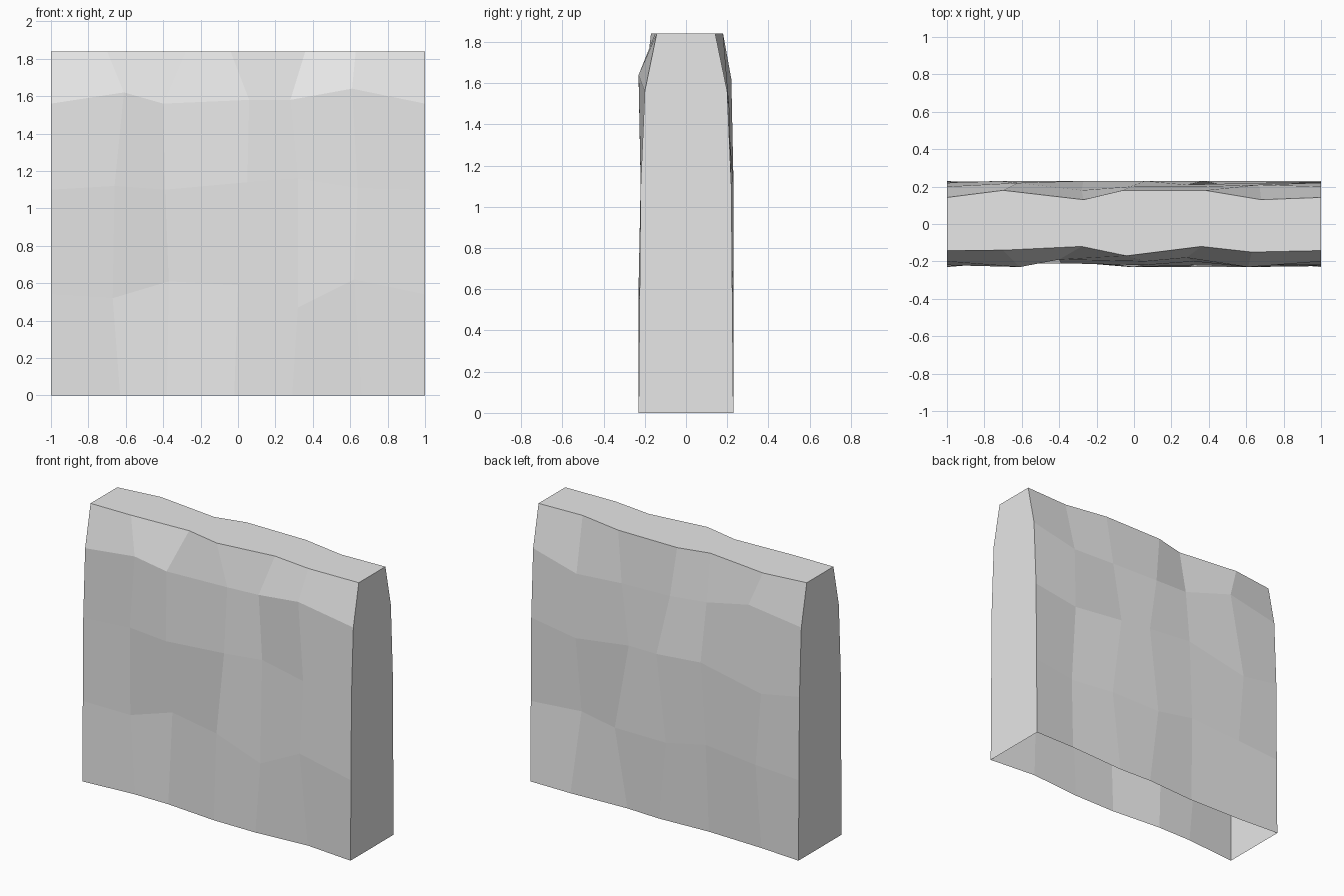
import bpy
import bmesh

# Overall dimensions of the rough-hewn slab
HALF_DEPTH = 0.23
HEIGHT = 1.84
COLUMNS = (-0.65, -0.36, 0.01, 0.31, 0.64)   # inner vertical seams
COURSES = (0, 0.54, 1.1, 1.56, HEIGHT)       # horizontal seams
END_INSET = (0, 0.005, 0.01, 0.03, 0.088)    # taper of the end edges

# Chiselled relief per course, in hundredths:
# sideways shift, inset and lift of each inner seam crossing
FRONT_RELIEF = (
    ((2, 3, 0), (-2, 3, 0), (-3, 0, 0), (-2, 0, 0), (2, 3, 0)),
    ((-2, 4, -2), (-1, 6, 7), (-1, 0, 5), (1, 1, -7), (-2, 0, 8)),
    ((-1, 2, 2), (-3, 2, 0), (4, 1, 4), (1, 3, 6), (0, 1, 1)),
    ((4, 0, 6), (-4, 4, 0), (5, 3, 2), (-3, 5, 2), (-3, 0, 8)),
    ((-5, 9, 0), (8, 11, 0), (-5, 6, 0), (5, 11, 0), (-1, 8, 0)),
)
BACK_RELIEF = (
    ((-5, 0, 0), (7, 2, 0), (-6, 1, 0), (0, 3, 0), (7, 2, 0)),
    ((-1, 6, 0), (-1, 0, -1), (0, 0, -1), (-1, 1, 5), (4, 0, 2)),
    ((-2, 1, -5), (8, 2, 0), (-7, 0, 1), (-4, 0, 4), (8, 0, -5)),
    ((-2, 2, -8), (2, 3, -6), (1, 3, -5), (-3, 5, -3), (-2, 1, 6)),
    ((-3, 10, 0), (-2, 5, 0), (5, 5, 0), (-4, 10, 0), (6, 5, 0)),
)


def add_broad_side(bm, relief, turn):
    """Build one faceted side; turn is 1 for the front and -1 for the back."""
    grid = []
    for z, edge, shifts in zip(COURSES, END_INSET, relief):
        row = [(-1, edge, z)]
        for x, (dx, inset, dz) in zip(COLUMNS, shifts):
            row.append((x + dx / 100, inset / 100, z + dz / 100))
        row.append((1, edge, z))
        grid.append([bm.verts.new((turn * x, turn * (inset - HALF_DEPTH), z))
                     for x, inset, z in row])
    for low, high in zip(grid, grid[1:]):
        for i in range(len(low) - 1):
            bm.faces.new((low[i], low[i + 1], high[i + 1], high[i]))
    return grid


def add_end(bm, near, far):
    """Close one flat end between the edges of the two broad sides."""
    bm.faces.new([row[-1] for row in near][::-1]
                 + [row[0] for row in far])


# Slab shell: two faceted sides, two flat ends, flat top, open underside
bm = bmesh.new()
front = add_broad_side(bm, FRONT_RELIEF, 1)
back = add_broad_side(bm, BACK_RELIEF, -1)
add_end(bm, front, back)
add_end(bm, back, front)
bm.faces.new(front[-1] + back[-1])
bmesh.ops.recalc_face_normals(bm, faces=bm.faces)

default_cube = bpy.data.objects.get("Cube")
if default_cube:
    bpy.data.objects.remove(default_cube, do_unlink=True)

mesh = bpy.data.meshes.new("stone_wall")
bm.to_mesh(mesh)
bm.free()
wall = bpy.data.objects.new("stone_wall", mesh)
bpy.context.collection.objects.link(wall)

# Single pale grey stone colour
stone = bpy.data.materials.new("pale_grey_stone")
stone.use_nodes = True
colour = (0.8, 0.8, 0.8, 1)
stone.diffuse_color = colour
stone.node_tree.nodes["Principled BSDF"].inputs["Base Color"].default_value = colour
mesh.materials.append(stone)
